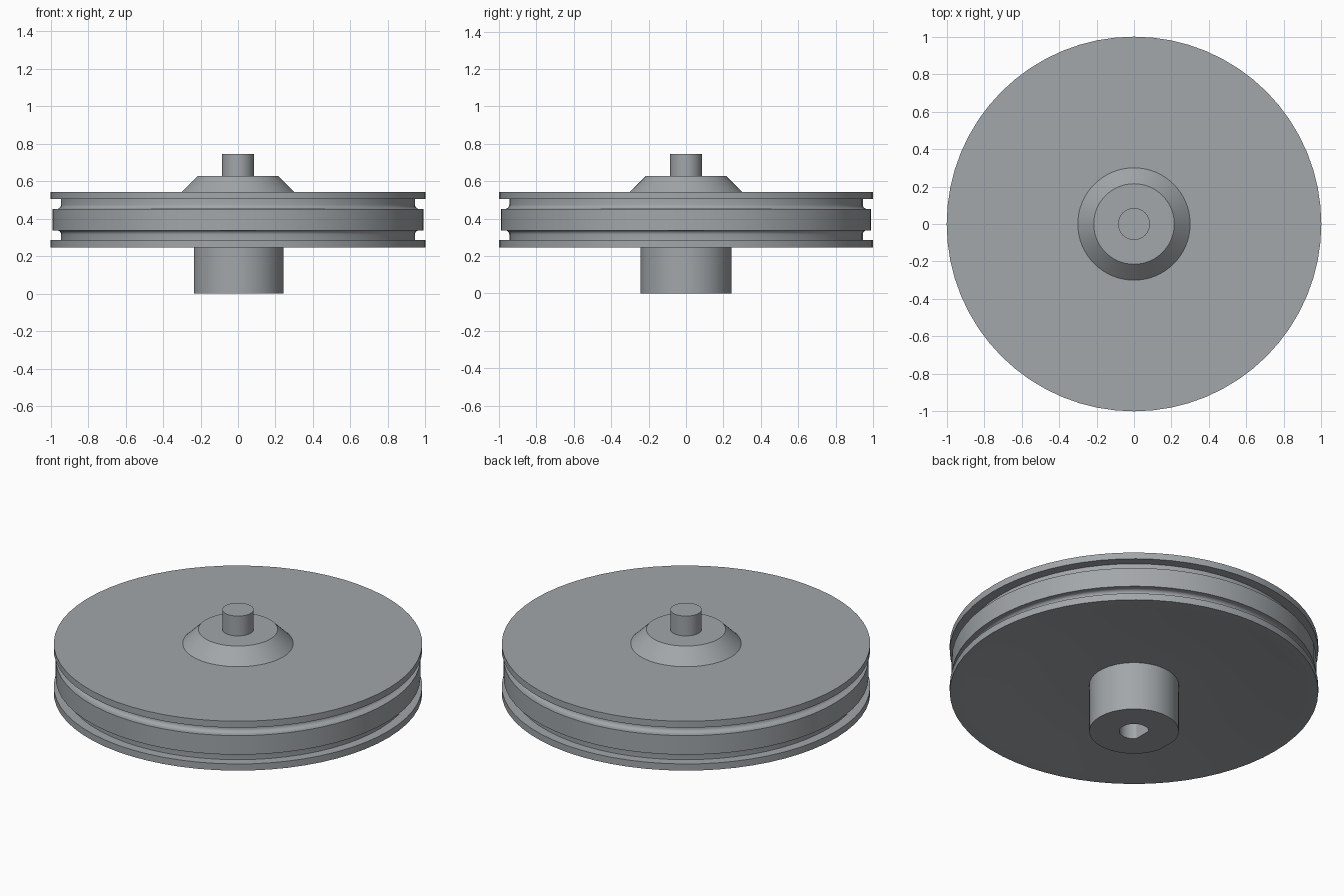
import bpy, bmesh, math

if "Cube" in bpy.data.objects:
    bpy.data.objects.remove(bpy.data.objects["Cube"])

SEGMENTS = 64

# Dark steel colour shared by all parts
steel = bpy.data.materials.new("steel")
steel.diffuse_color = (0.36, 0.385, 0.4, 1)
steel.use_nodes = True
steel.node_tree.nodes["Principled BSDF"].inputs["Base Color"].default_value = steel.diffuse_color


def lathe(name, profile, flats=None):
    """Revolve (radius, z) points about z; flats maps a radius to a flat cut at x = -distance."""
    flats = flats or {}
    bm = bmesh.new()
    rings = []
    for r, z in profile:
        if r == 0:
            rings.append([bm.verts.new((0, 0, z))] * SEGMENTS)
            continue
        ring = []
        for i in range(SEGMENTS):
            a = math.tau * i / SEGMENTS
            x = max(r * math.cos(a), -flats.get(r, r))
            ring.append(bm.verts.new((x, r * math.sin(a), z)))
        rings.append(ring)
    for low, high in zip(rings, rings[1:]):
        for i in range(SEGMENTS):
            j = (i + 1) % SEGMENTS
            corners = dict.fromkeys((low[i], low[j], high[j], high[i]))
            bm.faces.new(list(corners))
    mesh = bpy.data.meshes.new(name)
    bm.to_mesh(mesh)
    bm.free()
    mesh.materials.append(steel)
    obj = bpy.data.objects.new(name, mesh)
    bpy.context.collection.objects.link(obj)
    bpy.ops.object.select_all(action='DESELECT')
    obj.select_set(True)
    bpy.context.view_layer.objects.active = obj
    bpy.ops.object.shade_smooth_by_angle(angle=math.radians(30))
    return obj


def fillet(r, z, size, start, end, steps=5):
    """Arc of profile points centred on (r, z), angles in degrees."""
    angles = [math.radians(start + (end - start) * i / steps) for i in range(steps + 1)]
    return [(r + size * math.cos(a), z + size * math.sin(a)) for a in angles]


# Wheel: dished underside, two grooves with rounded inner corners, flat top
wheel = [(0.2, 0.29), (0.68, 0.29), (0.92, 0.25), (1, 0.247), (1, 0.287), (0.945, 0.287)]
wheel += fillet(0.968, 0.315, 0.023, 180, 90)
wheel += [(0.99, 0.338), (0.99, 0.452)]
wheel += fillet(0.968, 0.475, 0.023, 270, 180)
wheel += [(0.945, 0.504), (1, 0.504), (1, 0.543), (0.2, 0.543)]
lathe("grooved_wheel", wheel)

# Hub below, with one flat side and a D-shaped blind bore
lathe("hub", [(0, 0.4), (0.08, 0.4), (0.08, 0), (0.243, 0), (0.243, 0.29)],
      {0.08: 0.06, 0.243: 0.235})

# Tapered boss and pin on top
lathe("boss", [(0.3, 0.543), (0.215, 0.627), (0, 0.627)])
lathe("pin", [(0.085, 0.627), (0.085, 0.746), (0, 0.746)])
